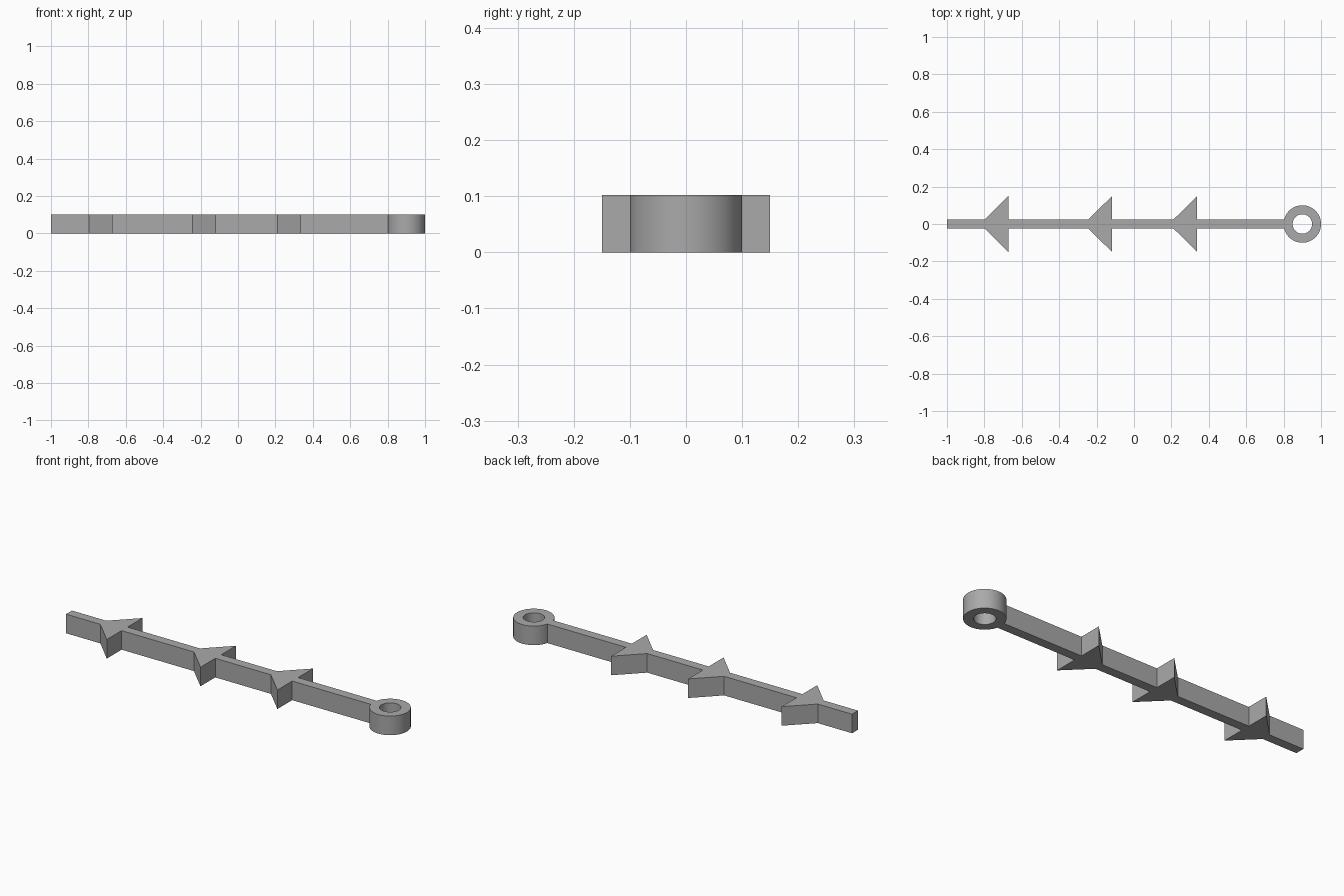
import bpy
import bmesh
import math

cube = bpy.data.objects.get("Cube")
if cube:
    bpy.data.objects.remove(cube, do_unlink=True)

HEIGHT = 0.102
HALF = 0.025        # half width of the shaft
RING_X = 0.9
OUTER, INNER = 0.1, 0.052
SEGMENTS = 64

grey = bpy.data.materials.new("plain grey")
grey.use_nodes = True
colour = (0.4, 0.4, 0.4, 1)
grey.diffuse_color = colour
grey.node_tree.nodes["Principled BSDF"].inputs["Base Color"].default_value = colour


def make_object(name, bm):
    bmesh.ops.recalc_face_normals(bm, faces=bm.faces)
    mesh = bpy.data.meshes.new(name)
    bm.to_mesh(mesh)
    bm.free()
    mesh.materials.append(grey)
    obj = bpy.data.objects.new(name, mesh)
    bpy.context.collection.objects.link(obj)
    return obj


def extrude_up(bm, faces):
    result = bmesh.ops.extrude_face_region(bm, geom=faces)
    verts = [v for v in result["geom"] if isinstance(v, bmesh.types.BMVert)]
    bmesh.ops.translate(bm, verts=verts, vec=(0, 0, HEIGHT))


# Shaft with three pairs of swept barbs, mirrored across its length
side = [(-1, HALF)]
for x in (-0.797, -0.243, 0.212):
    side += [(x, HALF), (x + 0.126, 0.15), (x + 0.126, HALF)]
side.append((RING_X - math.sqrt(OUTER ** 2 - HALF ** 2), HALF))
outline = side + [(x, -y) for x, y in reversed(side)]
bm = bmesh.new()
face = bm.faces.new([bm.verts.new((x, y, 0)) for x, y in outline])
extrude_up(bm, [face])
make_object("barbed_shaft", bm)

# Round eyelet at the end
bm = bmesh.new()
loops = []
for radius in (OUTER, INNER):
    loops.append([bm.verts.new((RING_X + radius * math.cos(math.tau * i / SEGMENTS),
                                radius * math.sin(math.tau * i / SEGMENTS), 0))
                  for i in range(SEGMENTS)])
outer, inner = loops
faces = [bm.faces.new((outer[i - 1], outer[i], inner[i], inner[i - 1]))
         for i in range(SEGMENTS)]
extrude_up(bm, faces)
eyelet = make_object("eyelet", bm)

bpy.ops.object.select_all(action="DESELECT")
eyelet.select_set(True)
bpy.context.view_layer.objects.active = eyelet
bpy.ops.object.shade_smooth_by_angle(angle=math.radians(30))
